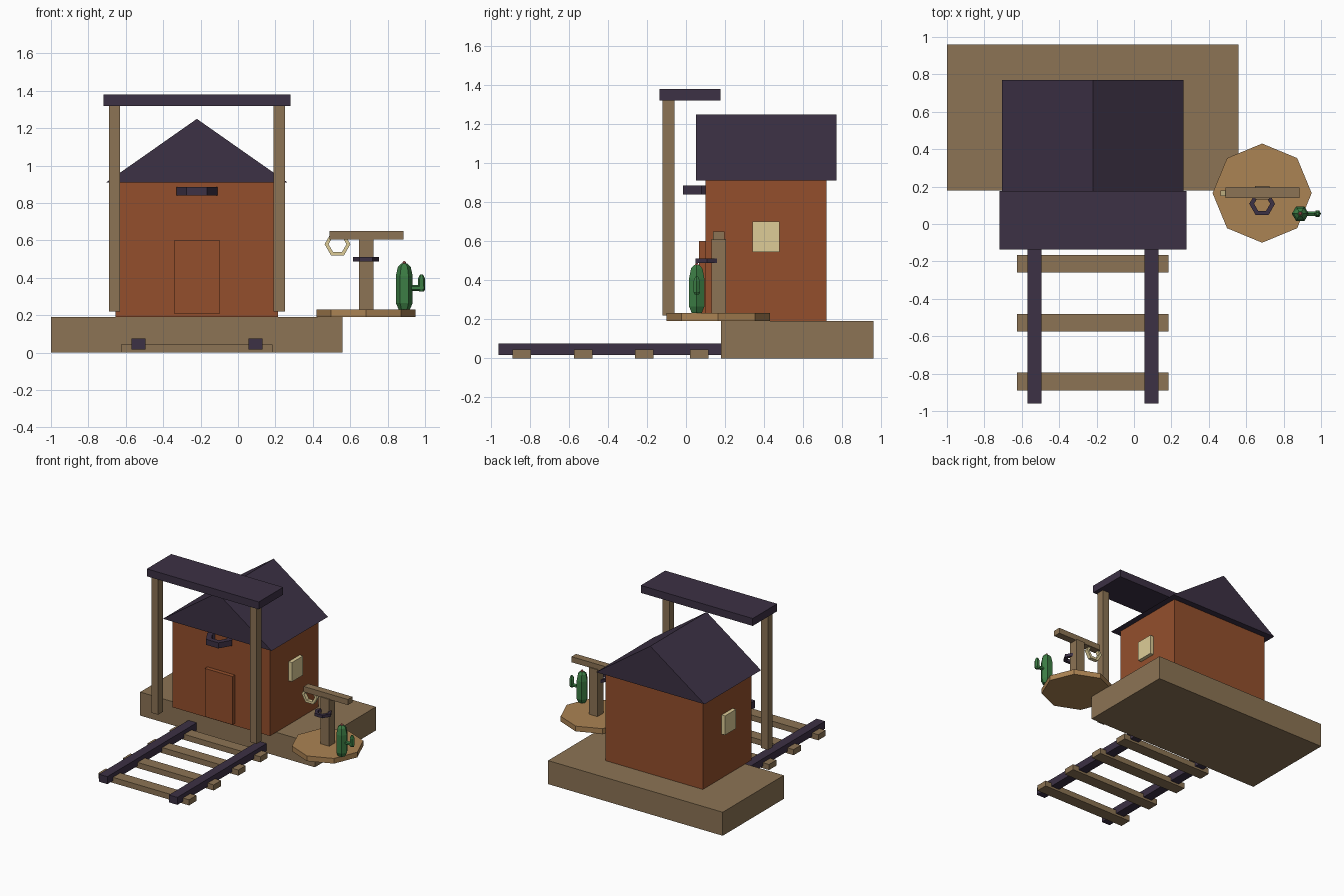
import bpy, bmesh
from math import cos, sin, pi
from mathutils import Matrix

if "Cube" in bpy.data.objects:
    bpy.data.objects.remove(bpy.data.objects["Cube"])


def mat(name, r, g, b):
    m = bpy.data.materials.new(name)
    m.diffuse_color = [(c / 255) ** 2.2 for c in (r, g, b)] + [1]
    m.use_nodes = True
    m.node_tree.nodes["Principled BSDF"].inputs["Base Color"].default_value = m.diffuse_color
    return m


WOOD = mat("weathered_wood", 139, 115, 85)
WALL = mat("red_clay", 146, 80, 48)
DARK = mat("dark_slate", 62, 52, 70)
SAND = mat("sand", 170, 130, 84)
CREAM = mat("cream", 220, 203, 150)
GREEN = mat("cactus_green", 62, 124, 70)
PINK = mat("pink", 190, 100, 95)


def finish(name, bm, m):
    bmesh.ops.recalc_face_normals(bm, faces=bm.faces)
    me = bpy.data.meshes.new(name)
    bm.to_mesh(me)
    bm.free()
    me.materials.append(m)
    ob = bpy.data.objects.new(name, me)
    bpy.context.collection.objects.link(ob)
    return ob


def box(name, x, y, z, m):
    """Box from (min, max) ranges."""
    bm = bmesh.new()
    bmesh.ops.create_cube(bm, size=1)
    for v in bm.verts:
        v.co = [r[0] if c < 0 else r[1] for c, r in zip(v.co, (x, y, z))]
    return finish(name, bm, m)


def lathe(name, profile, n, loc, m, rot=None, closed=False):
    """Revolve (radius, height) points in n flat sides; closed joins last to first."""
    bm = bmesh.new()
    rings = [[bm.verts.new((r * cos(2 * pi * i / n), r * sin(2 * pi * i / n), h))
              for i in range(n)] for r, h in profile]
    pairs = list(zip(rings, rings[1:]))
    if closed:
        pairs.append((rings[-1], rings[0]))
    else:
        bm.faces.new(rings[0])
        bm.faces.new(rings[-1])
    for a, b in pairs:
        for i in range(n):
            j = (i + 1) % n
            bm.faces.new((a[i], a[j], b[j], b[i]))
    if rot:
        bm.transform(rot)
    bm.transform(Matrix.Translation(loc))
    return finish(name, bm, m)


def ring(name, loc, r, width, height, m, rot=None):
    h = height / 2
    return lathe(name, [(r, -h), (r, h), (r - width, h), (r - width, -h)],
                 6, loc, m, rot, True)


# platform and house
box("platform", (-1, .56), (.18, .96), (0, .19), WOOD)
box("house_walls", (-.655, .215), (.10, .72), (.19, .91), WALL)
box("door", (-.343, -.097), (.067, .11), (.21, .60), WALL)
box("right_window", (.20, .245), (.34, .48), (.545, .70), CREAM)
box("left_window", (-.685, -.64), (.34, .48), (.545, .70), CREAM)

# gable roof
bm = bmesh.new()
ends = [[bm.verts.new((x, y, z)) for x, z in ((-.705, .91), (.265, .91), (-.22, 1.25))]
        for y in (.05, .77)]
for e in ends:
    bm.faces.new(e)
for i in range(3):
    j = (i + 1) % 3
    bm.faces.new((ends[0][i], ends[0][j], ends[1][j], ends[1][i]))
finish("roof", bm, DARK)

# hexagonal ring above the door
ring("door_ring", (-.22, .08, .8625), .11, .045, .045, DARK)

# entrance gate
for side, x in (("left", -.69), ("right", .19)):
    box(side + "_gate_post", (x, x + .06), (-.12, -.06), (.22, 1.32), WOOD)
box("gate_beam", (-.72, .28), (-.135, .177), (1.32, 1.38), DARK)

# rail track
for side, x in (("left", -.57), ("right", .055)):
    box(side + "_rail", (x, x + .075), (-.96, .18), (.017, .077), DARK)
for i, y in enumerate((-.842, -.527, -.213, .067)):
    box(f"track_tie_{i + 1}", (-.625, .185), (y - .047, y + .047), (0, .045), WOOD)

# round sand base with signpost
lathe("sand_base", [(.265, .19), (.265, .232)], 8, (.685, .165, 0), SAND)
box("sign_post", (.648, .724), (.13, .204), (.23, .61), WOOD)
box("sign_arm", (.49, .885), (.138, .196), (.605, .65), WOOD)
ring("post_ring", (.685, .108, .50), .069, .026, .024, DARK)
ring("hanging_loop", (.532, .165, .58), .069, .021, .03, CREAM, Matrix.Rotation(pi / 2, 4, 'X'))

# cactus
cx, cy = .889, .055
lathe("cactus_body", [(.03, .232), (.045, .265), (.045, .41), (.034, .46), (.015, .477)],
      6, (cx, cy, 0), GREEN)
lathe("cactus_arm", [(.015, 0), (.015, .085)], 6, (cx + .02, cy, .346), GREEN,
      Matrix.Rotation(pi / 2, 4, 'Y'))
lathe("cactus_arm_tip", [(.014, .328), (.019, .34), (.019, .395), (.008, .418)],
      6, (.981, cy, 0), GREEN)
lathe("cactus_flower", [(.006, .47), (.011, .479), (.005, .489)], 6, (cx, cy, 0), PINK)
